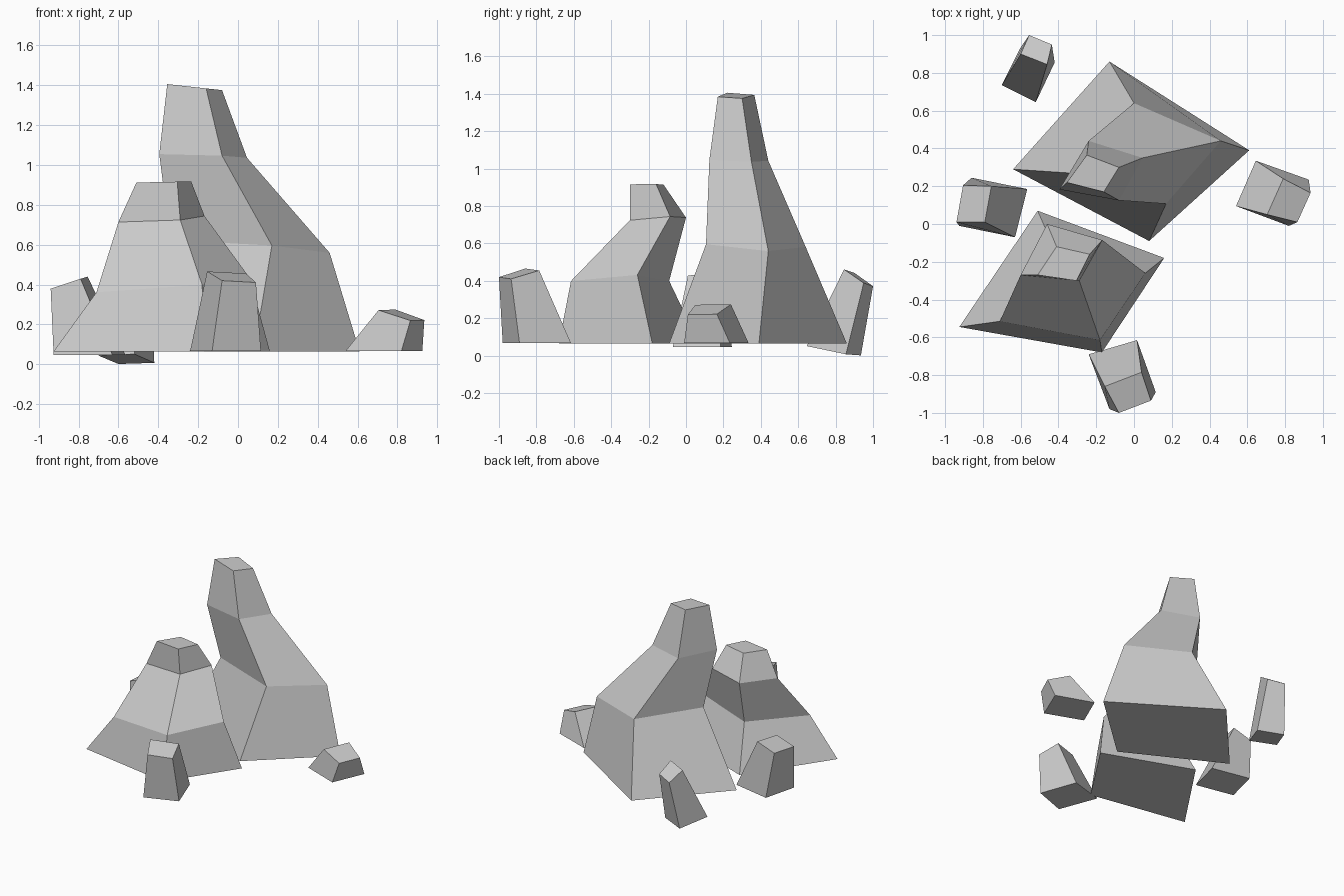
import bpy, bmesh

if "Cube" in bpy.data.objects:
    bpy.data.objects.remove(bpy.data.objects["Cube"])


def ring(corners, height, slope_x=0, slope_y=0):
    """Four-sided cross-section (back, right, front, left) on a tilted plane."""
    cx = sum(c[0] for c in corners) / 4
    cy = sum(c[1] for c in corners) / 4
    return [(x, y, height + slope_x * (x - cx) + slope_y * (y - cy))
            for x, y in corners]


def rock(name, *rings):
    """Loft a closed, flat-faced rock through its rings from bottom to top."""
    bm = bmesh.new()
    loops = [[bm.verts.new(p) for p in r] for r in rings]
    for low, high in zip(loops, loops[1:]):
        for i in range(4):
            j = (i + 1) % 4
            bm.faces.new((low[i], low[j], high[j], high[i]))
    bm.faces.new(loops[0])
    bm.faces.new(loops[-1])
    bmesh.ops.recalc_face_normals(bm, faces=bm.faces)
    mesh = bpy.data.meshes.new(name)
    bm.to_mesh(mesh)
    bm.free()
    bpy.context.collection.objects.link(bpy.data.objects.new(name, mesh))


# Tall leaning spire
rock("tall_rock",
     ring([(-.13, .86), (.61, .39), (.08, -.09), (-.64, .29)], .065),
     ring([(0, .64), (.46, .44), (.17, .107), (-.34, .27)], .59, -.07, -.05),
     ring([(-.24, .44), (.045, .35), (-.08, .125), (-.395, .183)], 1.045, -.03, -.03),
     ring([(-.25, .365), (-.08, .30), (-.16, .17), (-.355, .22)], 1.39, -.11))

# Shorter rock with an overhanging back
rock("short_rock",
     ring([(-.51, .07), (.16, -.18), (-.17, -.68), (-.925, -.545)], .065),
     ring([(-.44, -.09), (.06, -.26), (-.18, -.615), (-.71, -.515)], .398, .078, .04),
     ring([(-.46, 0), (-.168, -.085), (-.29, -.30), (-.60, -.27)], .73, .04, .07),
     ring([(-.41, -.12), (-.235, -.16), (-.305, -.30), (-.51, -.27)], .915, .02))

# Scattered boulders
rock("right_boulder",
     ring([(.645, .335), (.925, .235), (.82, -.01), (.54, .095)], .067),
     ring([(.79, .24), (.935, .165), (.865, .01), (.705, .05)], .247, -.29, .145))
rock("front_boulder",
     ring([(.016, -.615), (.115, -.89), (-.13, -.98), (-.24, -.69)], .067),
     ring([(.04, -.785), (.09, -.935), (-.08, -1), (-.155, -.86)], .438, -.15, .25))
rock("left_boulder",
     ring([(-.86, .245), (-.565, .185), (-.63, -.07), (-.925, -.01)], .047),
     ring([(-.905, .205), (-.755, .20), (-.79, .01), (-.94, .01)], .41, .33))
rock("back_boulder",
     ring([(-.60, .935), (-.42, .855), (-.52, .645), (-.70, .735)], .026, -.05, -.186),
     ring([(-.555, 1), (-.435, .95), (-.46, .845), (-.60, .90)], .416, -.13, -.66))
